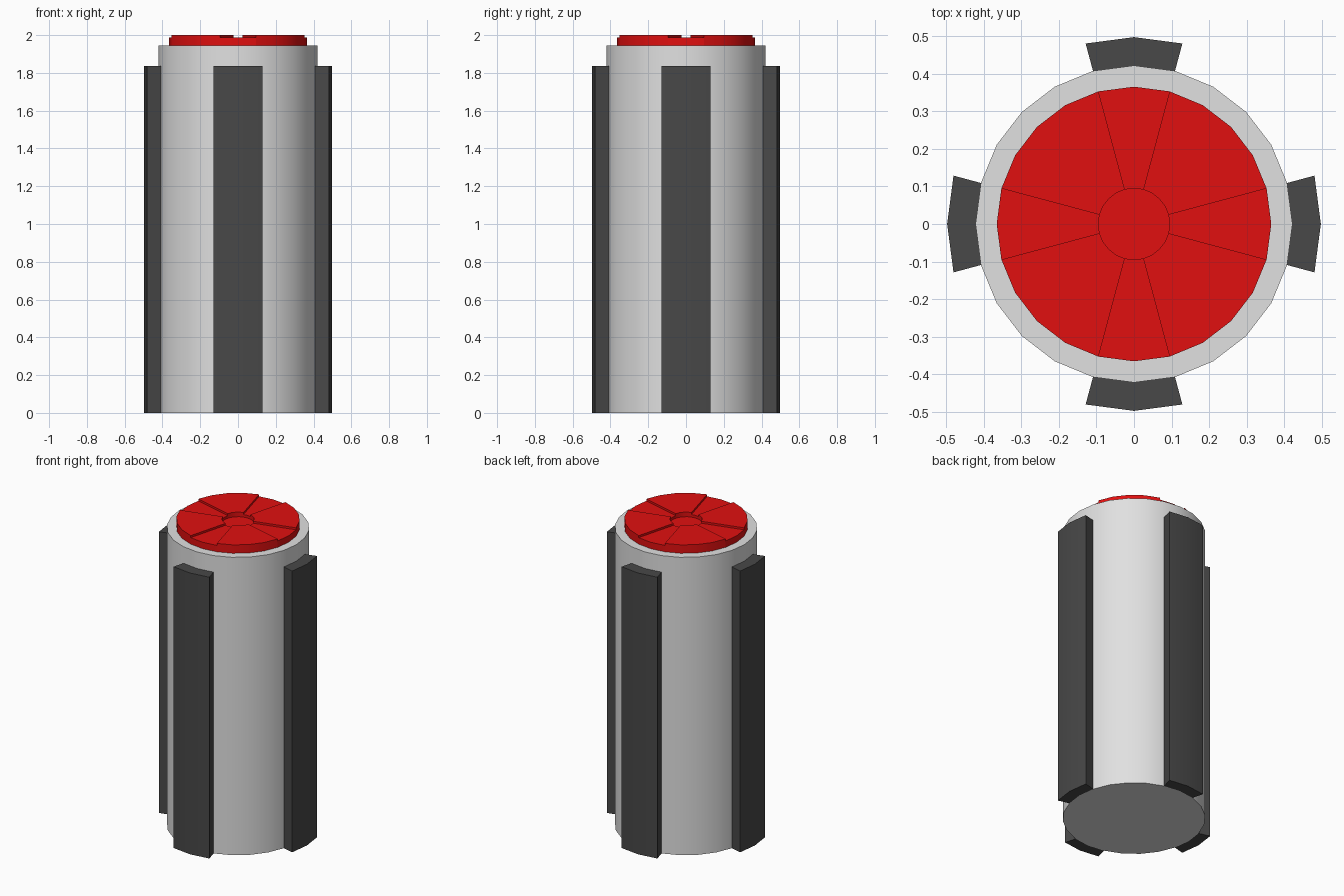
import bpy, bmesh, math

if "Cube" in bpy.data.objects:
    bpy.data.objects.remove(bpy.data.objects["Cube"])

STEP = math.radians(15)  # everything sits on a 24-sided circle


def material(name, colour):
    m = bpy.data.materials.new(name)
    m.diffuse_color = (*colour, 1)
    m.use_nodes = True
    m.node_tree.nodes["Principled BSDF"].inputs["Base Color"].default_value = m.diffuse_color
    return m


GREY = material("light grey", (0.75, 0.75, 0.75))
DARK = material("dark grey", (0.065, 0.065, 0.065))
RED = material("red", (0.75, 0.005, 0.005))


def polar(r, i, z):
    return (r * math.cos(i * STEP), r * math.sin(i * STEP), z)


def finish(name, bm, mat):
    bmesh.ops.remove_doubles(bm, verts=bm.verts, dist=1e-5)
    bmesh.ops.recalc_face_normals(bm, faces=bm.faces)
    me = bpy.data.meshes.new(name)
    bm.to_mesh(me)
    bm.free()
    me.materials.append(mat)
    ob = bpy.data.objects.new(name, me)
    bpy.context.collection.objects.link(ob)
    bpy.ops.object.select_all(action='DESELECT')
    ob.select_set(True)
    bpy.context.view_layer.objects.active = ob
    bpy.ops.object.shade_smooth_by_angle(angle=math.radians(30))
    return ob


def prism(bm, outline, z0, z1):
    """Extrude a closed outline of (radius, step) points from z0 to z1."""
    lo = [bm.verts.new(polar(r, i, z0)) for r, i in outline]
    hi = [bm.verts.new(polar(r, i, z1)) for r, i in outline]
    bm.faces.new(lo)
    bm.faces.new(hi)
    n = len(outline)
    for k in range(n):
        j = (k + 1) % n
        bm.faces.new((lo[k], lo[j], hi[j], hi[k]))


# Main cylinder
bm = bmesh.new()
prism(bm, [(0.422, i) for i in range(24)], 0, 1.945)
finish("body", bm, GREY)

# Four side ribs hugging the cylinder, two facets wide
for q, side in enumerate(("right", "back", "left", "front")):
    c = q * 6
    bm = bmesh.new()
    prism(bm, [(0.422, c - 1), (0.422, c), (0.422, c + 1),
               (0.4975, c + 1), (0.4975, c), (0.4975, c - 1)], 0, 1.837)
    finish(side + "_rib", bm, DARK)

# Red cap: four raised wedges, lowered grooves on the axes, sunken hub
R, HUB, BASE, HUB_Z, LOW, HIGH = 0.3655, 0.095, 1.945, 1.97, 1.987, 2.0
bm = bmesh.new()


def face(*pts):
    bm.faces.new([bm.verts.new(p) for p in pts])


def height(i):
    return LOW if i % 6 in (0, 5) else HIGH


for i in range(24):
    j, z = i + 1, height(i)
    face(polar(R, i, BASE), polar(R, j, BASE), polar(R, j, z), polar(R, i, z))
    face(polar(HUB, i, z), polar(R, i, z), polar(R, j, z), polar(HUB, j, z))
    face(polar(HUB, i, HUB_Z), polar(HUB, i, z), polar(HUB, j, z), polar(HUB, j, HUB_Z))
    if height(j) != z:  # groove wall
        face(polar(HUB, j, LOW), polar(R, j, LOW), polar(R, j, HIGH), polar(HUB, j, HIGH))
face(*[polar(HUB, i, HUB_Z) for i in range(24)])
face(*[polar(R, i, BASE) for i in range(24)])
finish("cap", bm, RED)
